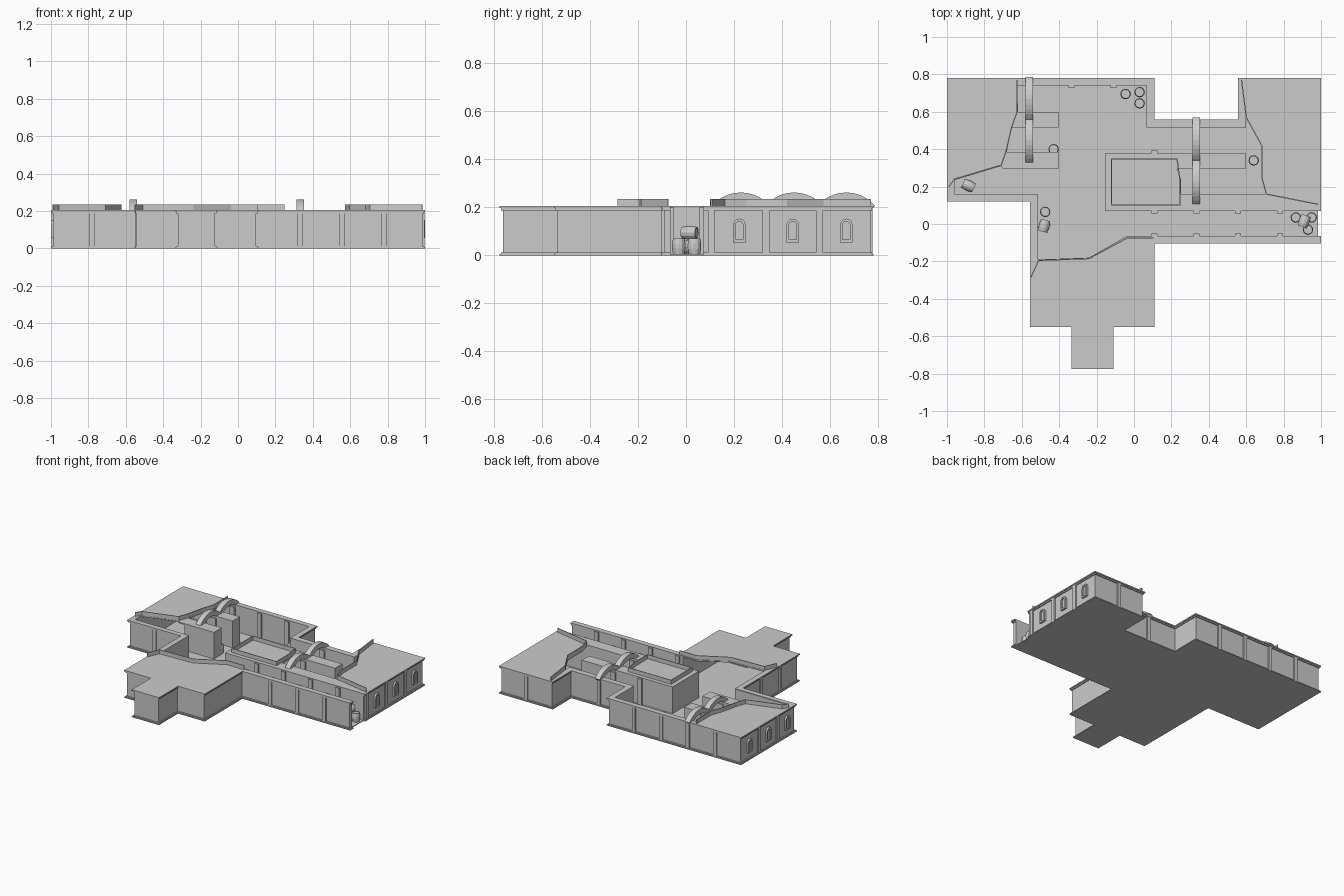
import bpy, bmesh, math
from mathutils import Vector, Matrix

if "Cube" in bpy.data.objects:
    bpy.data.objects.remove(bpy.data.objects["Cube"])

# local XY profile -> YZ plane, extruded along X
UPRIGHT = Matrix(((0, 0, 1, 0), (1, 0, 0, 0), (0, 1, 0, 0), (0, 0, 0, 1)))
WALL, T = 0.2, 1 / 9          # wall height, half of one grid tile


def finish(name, bm, matrix=None):
    bmesh.ops.recalc_face_normals(bm, faces=bm.faces)
    me = bpy.data.meshes.new(name)
    bm.to_mesh(me)
    bm.free()
    ob = bpy.data.objects.new(name, me)
    bpy.context.collection.objects.link(ob)
    if matrix:
        ob.matrix_world = matrix
    return ob


def prism(name, pts, z0, z1, matrix=None):
    bm = bmesh.new()
    f = bm.faces.new([bm.verts.new((x, y, z0)) for x, y in pts])
    ext = bmesh.ops.extrude_face_region(bm, geom=[f])["geom"]
    bmesh.ops.translate(bm, vec=(0, 0, z1 - z0),
                        verts=[v for v in ext if isinstance(v, bmesh.types.BMVert)])
    bmesh.ops.triangulate(bm, faces=[g for g in bm.faces if len(g.verts) > 4])
    return finish(name, bm, matrix)


def box(name, x0, x1, y0, y1, z0, z1):
    return prism(name, [(x0, y0), (x1, y0), (x1, y1), (x0, y1)], z0, z1)


def offset(pts, d, closed):
    """Mitred offset of a path to its left."""
    p = [Vector(q) for q in pts]
    out, n = [], len(p)
    for i in range(n):
        prev = p[i] - p[i - 1] if closed or i else p[1] - p[0]
        nxt = p[(i + 1) % n] - p[i] if closed or i < n - 1 else prev
        n1 = Vector((-prev.y, prev.x)).normalized()
        n2 = Vector((-nxt.y, nxt.x)).normalized()
        out.append(p[i] + (n1 + n2) * d / (1 + n1.dot(n2)))
    return out


def ribbon(name, pts, a, b, z0, z1, closed=False, matrix=None):
    """Rectangular band between two offsets of a path."""
    bm = bmesh.new()
    pa, pb = offset(pts, a, closed), offset(pts, b, closed)
    rings = [[bm.verts.new((q.x, q.y, z)) for q, z in ((u, z0), (v, z0), (v, z1), (u, z1))]
             for u, v in zip(pa, pb)]
    for r, s in zip(rings, rings[1:] + (rings[:1] if closed else [])):
        for k in range(4):
            j = (k + 1) % 4
            bm.faces.new((r[k], r[j], s[j], s[k]))
    if not closed:
        bm.faces.new(rings[0])
        bm.faces.new(rings[-1])
    return finish(name, bm, matrix)


# outline counter-clockwise, from one side of the open doorway to the other
outline = [(1, .07), (1, .78), (.555, .78), (.555, .56), (.11, .56), (.11, .78),
           (-1, .78), (-1, .12), (-.555, .12), (-.555, -.55), (-.335, -.55),
           (-.335, -.775), (-.11, -.775), (-.11, -.55), (.11, -.55),
           (.11, -.105), (1, -.105), (1, -.065)]
# edge of the cut-away in the roof
cutaway = [(-.04, -.065), (-.24, -.18), (-.515, -.19), (-.515, .158), (-.96, .158),
           (-.96, .235), (-.71, .31), (-.7, .295), (-.405, .295), (-.405, .385),
           (-.68, .385), (-.655, .515), (-.405, .515), (-.405, .6), (-.62, .6),
           (-.625, .74), (.068, .74), (.068, .517), (.6, .517), (.6, .57), (.68, .42),
           (.68, .25), (.705, .16), (.25, .16), (.25, .24), (.23, .295), (.595, .295),
           (.595, .38), (-.155, .38), (-.155, .07)]

# floor, outer wall, skirting, roof
prism("floor", outline[:-1] + [(1, -.065), (.985, -.065), (.985, .07)], 0, .006)
ribbon("outer_wall", outline, .013, .04, 0, WALL)
ribbon("skirting", outline, .006, .04, 0, .012)
ribbon("wall_cornice", outline, .006, .04, .187, .197)
prism("roof", outline + cutaway, .196, .205)

# inner wall blocks
box("left_block_lower", -.65, -.405, .295, .385, 0, WALL)
box("left_block_upper", -.62, -.405, .515, .6, 0, WALL)
box("right_block", .27, .595, .295, .38, 0, WALL)
box("corridor_wall", .25, .985, .07, .16, 0, WALL)
ribbon("central_room_wall", [(.27, .38), (-.155, .38), (-.155, .07), (.27, .07)],
       0, .035, 0, WALL)

# upright borders along the roof breaks
breaks = {
    "border_left": [(-.99, .2), (-.96, .24), (-.71, .315), (-.685, .385), (-.655, .515),
                    (-.625, .6), (-.625, .77)],
    "border_right": [(.575, .77), (.6, .57), (.683, .42), (.683, .25), (.708, .16), (.985, .105)],
    "border_front": [(-.55, -.283), (-.51, -.195), (-.24, -.185), (-.037, -.075), (.105, -.075)],
}
for name, pts in breaks.items():
    ribbon(name, pts, -.003, .003, WALL, .235)
ribbon("border_centre", [(-.12, .103), (.245, .103), (.245, .24), (.23, .348), (-.12, .348)],
       -.003, .003, WALL, .235, closed=True)

# pilasters inside the corridors: (x, wall y, direction)
spots = [(x, .74, -1) for x in (-.335, -.11)] + [(.11, .38, 1)]
spots += [(x, -.065, 1) for x in (.11, .333, .555, .78)]
spots += [(x, .07, -1) for x in (.11, .333, .555, .78)]
for x, y, d in spots:
    box("corridor_pilaster", x - .016, x + .016, min(y, y + d * .013), max(y, y + d * .013), 0, WALL)

# pilasters outside at the tile joints
for x, y, d in ([(x, -.092, -1) for x in (.333, .555, .78)] +
                [(x, .767, 1) for x in (-.78, -.555, -.335, -.11, .78)] +
                [(.333, .547, 1), (-.78, .133, -1)]):
    box("outer_pilaster", x - .014, x + .014, min(y, y + d * .009), max(y, y + d * .009), 0, .196)
for x, d, ys in ((.987, 1, (.105, .333, .555)), (-.987, -1, (.333, .555)),
                 (-.542, -1, (-.105, -.333))):
    for y in ys:
        box("outer_pilaster", min(x, x + d * .009), max(x, x + d * .009), y - .014, y + .014, 0, .196)

# arched windows in both end walls
arch = [(-.018, .062), (.018, .062)] + [
    (.018 * math.cos(math.pi * k / 6), .126 + .018 * math.sin(math.pi * k / 6)) for k in range(7)]
for y in (.222, .444, .667):
    for s in (-1, 1):
        m = Matrix.Translation((s * .99, y, 0)) @ UPRIGHT
        ribbon("window_frame", arch, -.008, .003, -.01, .01, closed=True, matrix=m)
        prism("window_pane", arch, -.004, .001, m)

# arches over the passages, with jambs
R = .14
span = [(R * math.sin(a), .103 + R * math.cos(a)) for a in
        (math.radians(-50 + 10 * k) for k in range(11))]
for x, y in ((-.56, .667), (-.56, .45), (.333, .45), (.333, .228)):
    ribbon("passage_arch", span, -.018, .018, -.02, .02,
           matrix=Matrix.Translation((x, y, 0)) @ UPRIGHT)
    for s in (-1, 1):
        box("arch_jamb", x - .02, x + .02, y + s * .07 - .012, y + s * .07 + .012, 0, .19)


def barrel(x, y, z=.006, yaw=None):
    """Lathed barrel with sunken lids; yaw lays it on its side."""
    prof = [(0, .004), (.021, .004), (.021, 0), (.024, 0), (.028, .022), (.028, .042),
            (.024, .064), (.021, .064), (.021, .06), (0, .06)]
    bm = bmesh.new()
    vs = [bm.verts.new((r, 0, h - .032)) for r, h in prof]
    es = [bm.edges.new(p) for p in zip(vs, vs[1:])]
    bmesh.ops.spin(bm, geom=vs + es, cent=(0, 0, 0), axis=(0, 0, 1),
                   angle=math.tau, steps=12)
    bmesh.ops.remove_doubles(bm, verts=bm.verts, dist=1e-5)
    m = Matrix.Translation((x, y, z + (.032 if yaw is None else .028)))
    if yaw is not None:
        m = m @ Matrix.Rotation(math.radians(yaw), 4, 'Z') @ Matrix.Rotation(math.pi / 2, 4, 'Y')
    finish("barrel", bm, m)


for x, y in ((.03, .705), (.03, .645), (-.045, .695), (-.43, .4), (-.475, .065),
             (.64, .34), (.865, .035), (.95, .035), (.93, -.03)):
    barrel(x, y)
barrel(-.885, .205, yaw=-25)
barrel(-.48, -.01, yaw=75)
barrel(.91, .015, z=.066, yaw=70)
